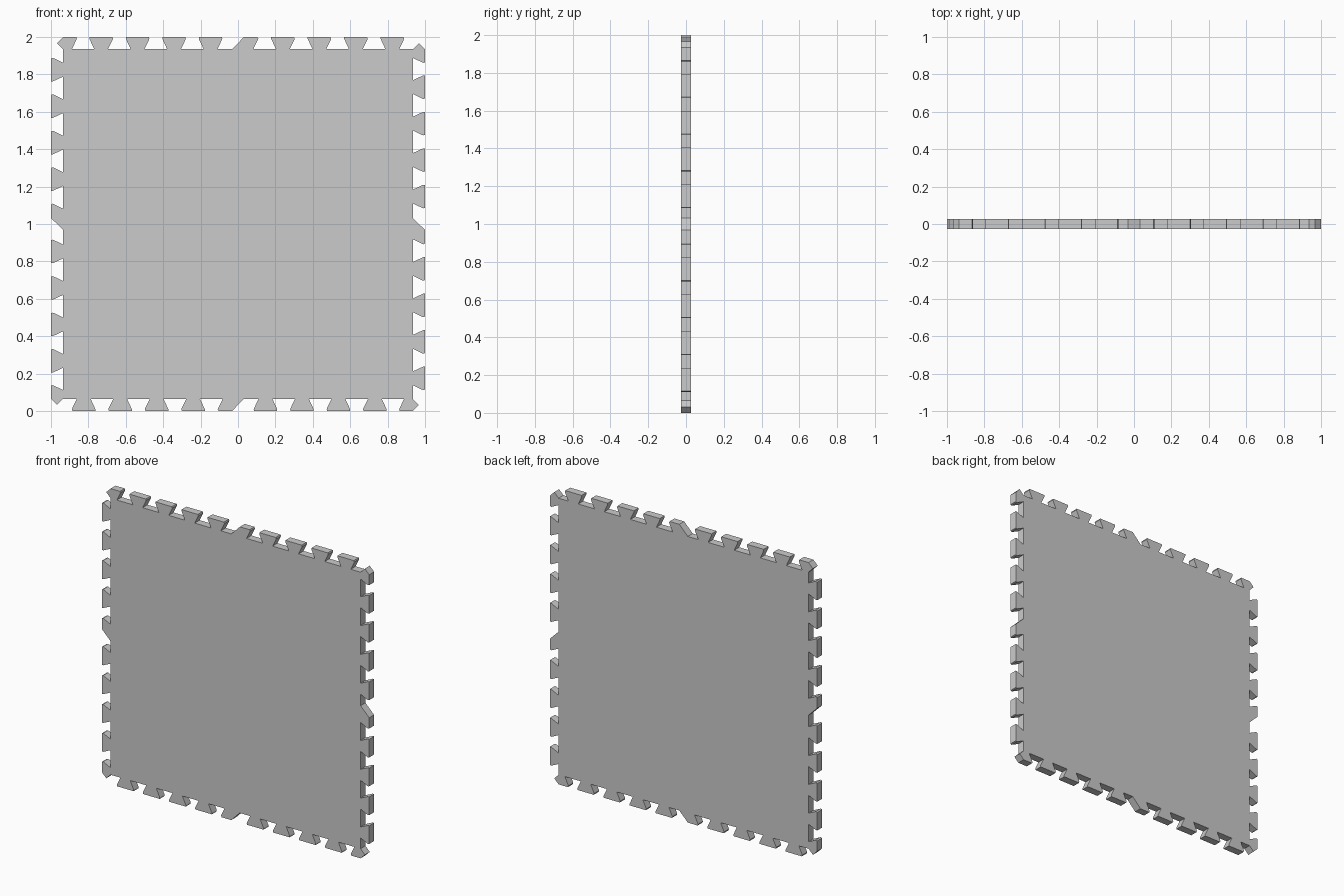
import bpy, bmesh
from mathutils import Vector, Matrix
from math import radians

if "Cube" in bpy.data.objects:
    bpy.data.objects.remove(bpy.data.objects["Cube"])

ROOT, TIP, HALF_T = 0.935, 1.0, 0.026   # tooth root line, tooth tip line, half thickness
PITCH, LIP = 0.195, 0.99


def right_flank(c):
    return [(c + 0.060, TIP), (c + 0.0635, LIP), (c + 0.037, ROOT)]


def tooth(c):
    """Dovetail tooth: narrow root, wide tip."""
    return [(c - 0.037, ROOT), (c - 0.0625, LIP), (c - 0.0625, TIP)] + right_flank(c)


# Top edge, left to right: pointed corner, teeth, slanted middle tooth, teeth
edge = [(-ROOT, ROOT), (-0.9675, 0.9675), (-ROOT, TIP)] + right_flank(-0.147 - 4 * PITCH + 0.002)
for k in (3, 2, 1, 0):
    edge += tooth(-0.147 - k * PITCH)
edge += [(-0.032, ROOT), (0.032, TIP)] + right_flank(0.045)
for k in range(4):
    edge += tooth(0.24 + k * PITCH)

# Repeat the edge on all four sides by quarter turns
outline = []
for q in range(4):
    turn = Matrix.Rotation(radians(-90 * q), 2)
    outline += [turn @ Vector(p) for p in edge]

# Interlocking floor tile, standing upright
bm = bmesh.new()
face = bm.faces.new([bm.verts.new((p.x, -HALF_T, p.y + 1)) for p in outline])
ext = bmesh.ops.extrude_face_region(bm, geom=[face])
verts = [g for g in ext["geom"] if isinstance(g, bmesh.types.BMVert)]
bmesh.ops.translate(bm, verts=verts, vec=(0, 2 * HALF_T, 0))
if not any(f.normal.y < -0.9 and abs(f.calc_center_median().y + HALF_T) < 1e-4 for f in bm.faces):
    bm.faces.ensure_lookup_table()
bmesh.ops.recalc_face_normals(bm, faces=bm.faces)
mesh = bpy.data.meshes.new("interlocking_tile")
bm.to_mesh(mesh)
bm.free()
bpy.context.collection.objects.link(bpy.data.objects.new("interlocking_tile", mesh))
